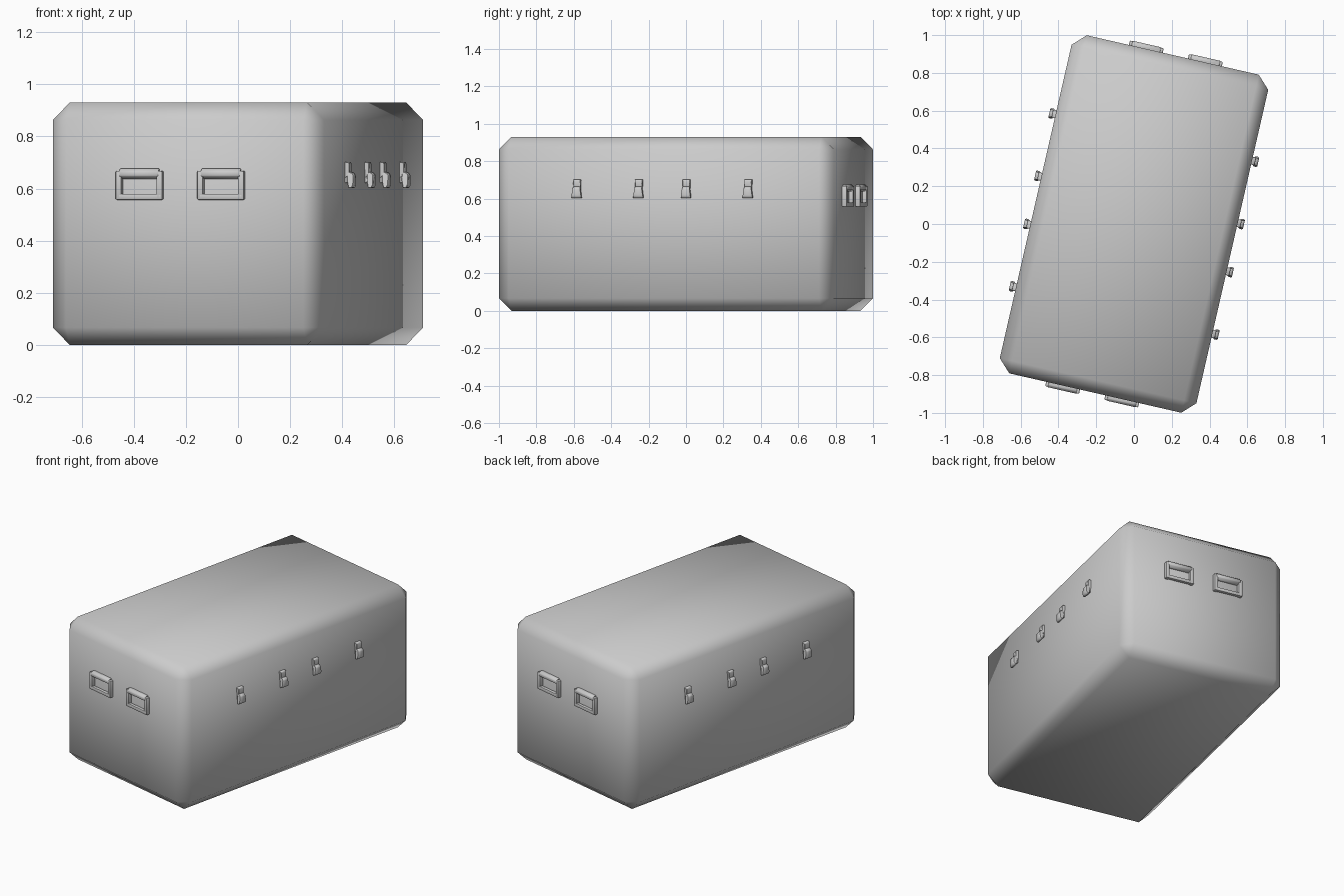
import bpy, bmesh
from math import pi, radians
from mathutils import Matrix, Vector

if "Cube" in bpy.data.objects:
    bpy.data.objects.remove(bpy.data.objects["Cube"])

HX, HY, H, CH = 0.534, 0.918, 0.93, 0.067
TURN = Matrix.Rotation(radians(-12.9), 4, 'Z')   # whole case stands turned


def finish(name, bm, mat, angle=None):
    bmesh.ops.recalc_face_normals(bm, faces=bm.faces)
    bm.transform(TURN @ mat)
    me = bpy.data.meshes.new(name)
    bm.to_mesh(me)
    bm.free()
    ob = bpy.data.objects.new(name, me)
    bpy.context.collection.objects.link(ob)
    me.shade_smooth()
    if angle:
        bpy.ops.object.select_all(action='DESELECT')
        ob.select_set(True)
        bpy.context.view_layer.objects.active = ob
        bpy.ops.object.shade_smooth_by_angle(angle=radians(angle))
    return ob


def box(bm, lo, hi, bevel, segments=1):
    lo, hi = Vector(lo), Vector(hi)
    m = Matrix.Translation((lo + hi) / 2) @ Matrix.Diagonal((*(hi - lo), 1))
    verts = bmesh.ops.create_cube(bm, size=1, matrix=m)['verts']
    edges = list({e for v in verts for e in v.link_edges})
    bmesh.ops.bevel(bm, geom=edges, offset=bevel, segments=segments,
                    affect='EDGES', profile=0.5)


def prism(bm, profile, widths, axis):
    """Side profile (outward, z) spread sideways by a half width per point."""
    rings = []
    for s in (-1, 1):
        rings.append([bm.verts.new((o, s * w, z) if axis == 'X' else (s * w, -o, z))
                      for (o, z), w in zip(profile, widths)])
    a, b = rings
    faces = [bm.faces.new(a), bm.faces.new(b[::-1])]
    n = len(a)
    for i in range(n):
        j = (i + 1) % n
        faces.append(bm.faces.new((a[j], a[i], b[i], b[j])))
    edges = list({e for f in faces for e in f.edges})
    bmesh.ops.bevel(bm, geom=edges, offset=0.0025, segments=1, affect='EDGES')


# Chamfered case body
bm = bmesh.new()
box(bm, (-HX, -HY, 0), (HX, HY, H), CH)
finish("case_body", bm, Matrix.Identity(4))

for side, spin in (("front", 0), ("back", pi)):
    R = Matrix.Rotation(spin, 4, 'Z')

    # Drop handles on the short ends
    for i, x in enumerate((-0.175, 0.146)):
        bm = bmesh.new()
        for s in (-1, 1):
            box(bm, (s * 0.08 - 0.012, -0.024, 0.557), (s * 0.08 + 0.012, 0.004, 0.668), 0.005, 2)
        box(bm, (-0.09, -0.024, 0.557), (0.09, -0.002, 0.58), 0.005, 2)
        prism(bm, [(-0.004, 0.676), (0.014, 0.676), (0.026, 0.664), (0.026, 0.648), (0.01, 0.637),
                   (-0.004, 0.637)], [0.077] * 6, 'Y')
        finish(f"{side}_handle_{i + 1}", bm, R @ Matrix.Translation((x, -HY, 0)), 40)

    # Latches on the long sides
    for i, y in enumerate((-0.473, -0.134, 0.127, 0.466)):
        bm = bmesh.new()
        # hook plate against the wall
        prism(bm, [(-0.003, 0.702), (0.014, 0.702), (0.018, 0.695), (0.018, 0.65), (-0.003, 0.64)],
              [0.021, 0.021, 0.021, 0.018, 0.018], 'X')
        # flared lever below
        prism(bm, [(0.008, 0.665), (0.026, 0.662), (0.034, 0.652), (0.034, 0.615), (0.028, 0.602),
                   (0.014, 0.602), (0.008, 0.63)],
              [0.018, 0.018, 0.021, 0.025, 0.028, 0.028, 0.023], 'X')
        # pivot block joining lever to wall
        box(bm, (-0.003, -0.016, 0.622), (0.016, 0.016, 0.655), 0.002)
        finish(f"{side}_run_latch_{i + 1}", bm, R @ Matrix.Translation((HX, y, 0)), 40)
